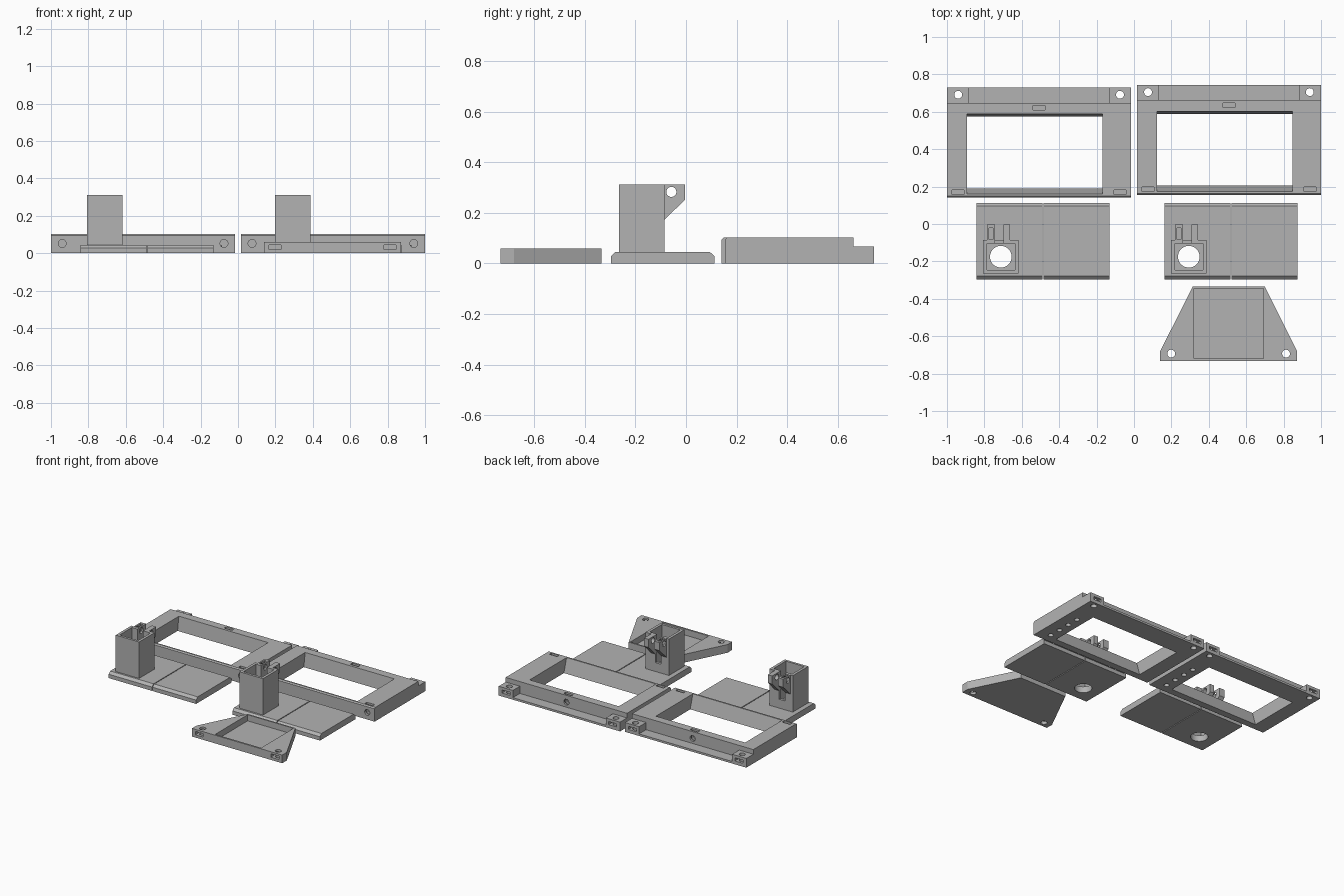
import bpy, bmesh, math

if "Cube" in bpy.data.objects:
    bpy.data.objects.remove(bpy.data.objects["Cube"])

grey = bpy.data.materials.new("grey plastic")
grey.diffuse_color = (0.45, 0.45, 0.45, 1)
grey.use_nodes = True
grey.node_tree.nodes["Principled BSDF"].inputs["Base Color"].default_value = grey.diffuse_color


def prism(name, pts, axis, lo, hi):
    """Extrude a 2D outline along an axis between lo and hi."""
    place = {'x': lambda a, b, t: (t, a, b),
             'y': lambda a, b, t: (a, t, b),
             'z': lambda a, b, t: (a, b, t)}[axis]
    bm = bmesh.new()
    low = [bm.verts.new(place(a, b, lo)) for a, b in pts]
    high = [bm.verts.new(place(a, b, hi)) for a, b in pts]
    bm.faces.new(low)
    bm.faces.new(high)
    n = len(pts)
    for i in range(n):
        j = (i + 1) % n
        bm.faces.new((low[i], low[j], high[j], high[i]))
    bmesh.ops.recalc_face_normals(bm, faces=bm.faces)
    me = bpy.data.meshes.new(name)
    bm.to_mesh(me)
    bm.free()
    me.materials.append(grey)
    ob = bpy.data.objects.new(name, me)
    bpy.context.collection.objects.link(ob)
    return ob


def box(name, x0, x1, y0, y1, z0, z1):
    return prism(name, [(x0, y0), (x1, y0), (x1, y1), (x0, y1)], 'z', z0, z1)


def rod(name, a, b, r, axis, lo, hi, n=32):
    pts = [(a + r * math.cos(2 * math.pi * i / n), b + r * math.sin(2 * math.pi * i / n))
           for i in range(n)]
    return prism(name, pts, axis, lo, hi)


def cut(ob, *cutters):
    """Subtract each cutter, then remove it."""
    bpy.context.view_layer.objects.active = ob
    for c in cutters:
        c.hide_render = True
        m = ob.modifiers.new("cut", 'BOOLEAN')
        m.operation = 'DIFFERENCE'
        m.solver = 'EXACT'
        m.object = c
        bpy.ops.object.modifier_apply(modifier=m.name)
        bpy.data.objects.remove(c)


def screen_frame(x, y):
    """Window frame; x, y is its front left corner."""
    w = 0.985
    side = [(y, 0), (y + 0.588, 0), (y + 0.588, 0.068), (y + 0.507, 0.068),
            (y + 0.507, 0.102), (y + 0.008, 0.102), (y, 0.094)]
    f = prism("window_frame", side, 'x', x, x + w)
    # sloped window opening and low ledge between the rear tabs
    window = [(y + 0.065, -0.05), (y + 0.425, -0.05), (y + 0.455, 0.15), (y + 0.005, 0.15)]
    cut(f, prism("window_cut", window, 'x', x + 0.108, x + 0.832),
        box("ledge_cut", x + 0.115, x + w - 0.115, y + 0.507, y + 0.7, 0.015, 0.2))
    for cx in (x + 0.06, x + w - 0.06):
        # front screw hole with its nut slot, rear tab hole with its nut slot
        cut(f, box("slot", cx - 0.032, cx + 0.032, y + 0.018, y + 0.042, 0.02, 0.2),
            rod("hole", cx, 0.052, 0.021, 'y', y - 0.05, y + 0.07),
            rod("hole", cx, y + 0.55, 0.021, 'z', -0.1, 0.2),
            box("slot", cx - 0.032, cx + 0.032, y + 0.515, y + 0.7, 0.025, 0.048))
    # centre rear screw hole and nut slot
    mid = x + w / 2
    cut(f, box("slot", mid - 0.032, mid + 0.032, y + 0.468, y + 0.492, 0.02, 0.2),
        rod("hole", mid, 0.052, 0.021, 'y', y + 0.46, y + 0.7))
    # row of blind holes underneath
    for i in range(4):
        cut(f, rod("hole", x + 0.895, y + 0.07 + 0.09 * i, 0.018, 'z', -0.1, 0.04, 20))


def stand(x):
    """Split base plate with a square hollow post; x is the left edge."""
    y0, y1 = -0.297, 0.113
    side = [(y0, 0), (y1, 0), (y1, 0.028), (y1 - 0.018, 0.045),
            (y0 + 0.018, 0.045), (y0, 0.028)]
    cx, cy = x + 0.13, -0.175
    left = prism("base_plate_left", side, 'x', x, x + 0.352)
    prism("base_plate_right", side, 'x', x + 0.358, x + 0.71)
    cut(left, rod("hole", cx, cy, 0.058, 'z', -0.1, 0.2, 40))
    # post
    post = box("post", cx - 0.095, cx + 0.095, -0.265, -0.085, 0.042, 0.312)
    cut(post, box("cavity", cx - 0.075, cx + 0.075, -0.247, -0.105, 0.0, 0.5),
        box("wire_slot", cx - 0.032, cx + 0.015, -0.12, 0.0, 0.11, 0.5))
    # hinge arms
    arm = [(-0.09, 0.312), (-0.003, 0.312), (-0.003, 0.253), (-0.09, 0.168)]
    for name, a, b in (("hinge_arm_left", cx - 0.075, cx - 0.032),
                       ("hinge_arm_right", cx + 0.015, cx + 0.05)):
        ob = prism(name, arm, 'x', a, b)
        cut(ob, rod("hole", -0.058, 0.283, 0.02, 'x', a - 0.1, b + 0.1, 24))
        if name.endswith("left"):
            cut(ob, box("slot", a + 0.011, b - 0.011, -0.083, -0.022, 0.255, 0.5))


def tray():
    """Tapered tray with two screw ears."""
    pts = [(0.14, -0.733), (0.872, -0.733), (0.872, -0.68), (0.7, -0.335),
           (0.314, -0.335), (0.14, -0.68)]
    t = prism("tray", pts, 'z', 0, 0.06)
    cut(t, box("pocket", 0.32, 0.692, -0.72, -0.345, 0.015, 0.2))
    for cx in (0.199, 0.813):
        cut(t, rod("hole", cx, -0.693, 0.021, 'z', -0.1, 0.2),
            box("slot", cx - 0.032, cx + 0.032, -0.8, -0.665, 0.02, 0.045))


screen_frame(-1.0, 0.141)
screen_frame(0.015, 0.155)
stand(-0.842)
stand(0.163)
tray()

# crisp edges, smooth round holes
bpy.ops.object.select_all(action='DESELECT')
for ob in bpy.data.objects:
    ob.select_set(True)
bpy.context.view_layer.objects.active = bpy.data.objects["tray"]
bpy.ops.object.shade_smooth_by_angle(angle=math.radians(25))
